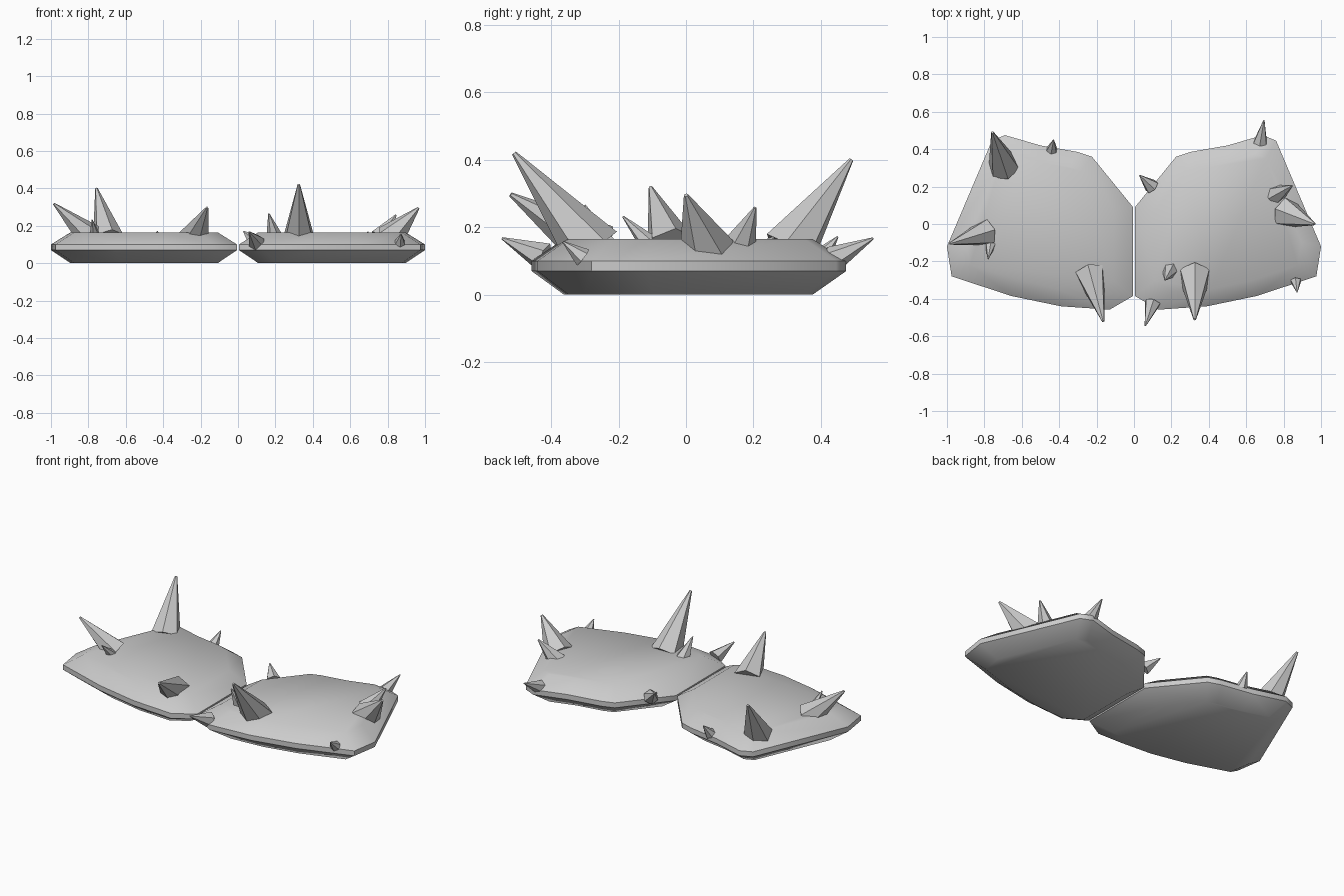
import bpy, bmesh, math
from mathutils import Vector

if "Cube" in bpy.data.objects:
    bpy.data.objects.remove(bpy.data.objects["Cube"])

# Outline of the right slab, seen from above
OUTLINE = [(0.005, 0.09), (0.005, -0.385), (0.13, -0.458), (0.39, -0.44),
           (0.655, -0.385), (0.975, -0.28), (1.0, -0.12), (0.76, 0.445),
           (0.69, 0.475), (0.50, 0.42), (0.30, 0.385), (0.225, 0.36)]
# Slab levels: height and scale about the slab centre
LEVELS = [(0.0, 0.79), (0.07, 1.0), (0.10, 1.0), (0.165, 0.79)]


def new_object(name, bm):
    bmesh.ops.recalc_face_normals(bm, faces=bm.faces)
    mesh = bpy.data.meshes.new(name)
    bm.to_mesh(mesh)
    bm.free()
    obj = bpy.data.objects.new(name, mesh)
    bpy.context.collection.objects.link(obj)
    return obj


def slab(name, side):
    bm = bmesh.new()
    rings = [[bm.verts.new((side * (0.5 + (x - 0.5) * s), y * s, z))
              for x, y in OUTLINE] for z, s in LEVELS]
    n = len(OUTLINE)
    for low, high in zip(rings, rings[1:]):
        for i in range(n):
            j = (i + 1) % n
            bm.faces.new((low[i], low[j], high[j], high[i]))
    bm.faces.new(rings[0])
    bm.faces.new(rings[-1])
    obj = new_object(name, bm)
    bpy.ops.object.select_all(action='DESELECT')
    obj.select_set(True)
    bpy.context.view_layer.objects.active = obj
    bpy.ops.object.shade_smooth_by_angle(angle=math.radians(50))


def spike(name, base, tip, radius):
    base, tip = Vector(base), Vector(tip)
    axis = tip - base
    bm = bmesh.new()
    bmesh.ops.create_cone(bm, cap_ends=True, segments=6, radius1=radius,
                          radius2=radius * 0.08, depth=axis.length)
    bmesh.ops.translate(bm, verts=bm.verts, vec=(0, 0, axis.length / 2))
    obj = new_object(name, bm)
    obj.rotation_euler = axis.to_track_quat('Z', 'Y').to_euler()
    obj.location = base


# Two mirrored bevelled slabs
slab("right_slab", 1)
slab("left_slab", -1)

# Spikes leaning outwards: base centre, tip, base radius
RIGHT = [((0.325, -0.275, 0.13), (0.325, -0.51, 0.42), 0.09),
         ((0.195, -0.245, 0.14), (0.165, -0.30, 0.265), 0.045),
         ((0.10, -0.42, 0.11), (0.06, -0.545, 0.167), 0.045),
         ((0.865, -0.305, 0.11), (0.872, -0.365, 0.157), 0.03),
         ((0.81, 0.06, 0.13), (0.965, 0.0, 0.295), 0.085),
         ((0.755, 0.155, 0.135), (0.845, 0.205, 0.258), 0.055),
         ((0.675, 0.435, 0.105), (0.695, 0.555, 0.167), 0.04),
         ((0.095, 0.20, 0.11), (0.03, 0.26, 0.17), 0.042)]
LEFT = [((-0.235, -0.26, 0.13), (-0.165, -0.52, 0.297), 0.085),
        ((-0.79, -0.045, 0.14), (-0.985, -0.105, 0.318), 0.075),
        ((-0.765, -0.095, 0.135), (-0.78, -0.187, 0.232), 0.035),
        ((-0.695, 0.305, 0.13), (-0.757, 0.49, 0.40), 0.085),
        ((-0.44, 0.395, 0.105), (-0.43, 0.45, 0.172), 0.032)]
for side, spikes in (("right", RIGHT), ("left", LEFT)):
    for i, args in enumerate(spikes):
        spike(f"{side}_spike_{i + 1}", *args)
